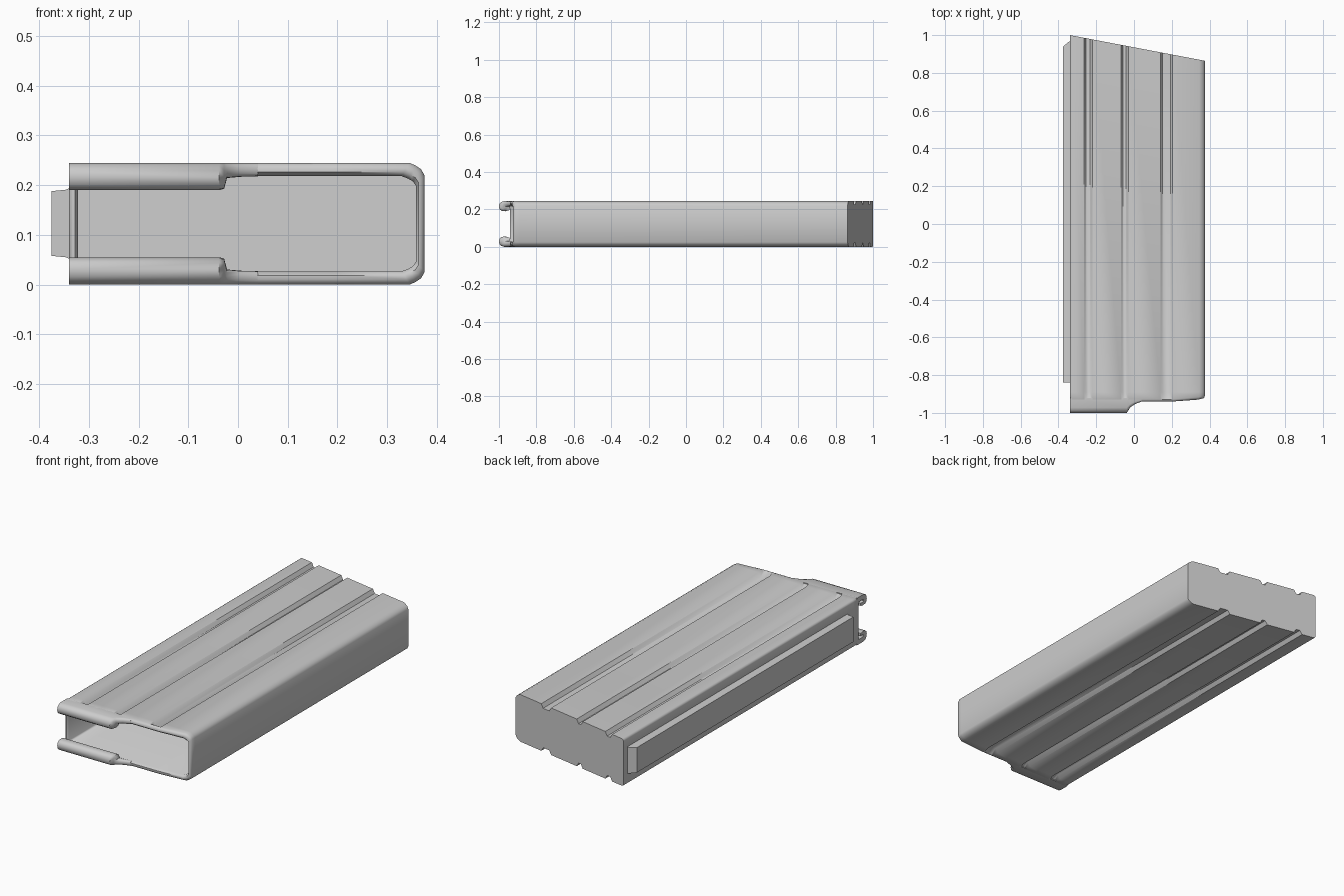
import bpy, bmesh, math

if "Cube" in bpy.data.objects:
    bpy.data.objects.remove(bpy.data.objects["Cube"])

H = 0.245            # body height
GROOVES = [(-0.265, -0.22), (-0.07, -0.03), (0.14, 0.205)]


def finish(name, bm, angle=50):
    bmesh.ops.recalc_face_normals(bm, faces=bm.faces)
    me = bpy.data.meshes.new(name)
    bm.to_mesh(me)
    bm.free()
    ob = bpy.data.objects.new(name, me)
    bpy.context.collection.objects.link(ob)
    bpy.ops.object.select_all(action='DESELECT')
    ob.select_set(True)
    bpy.context.view_layer.objects.active = ob
    bpy.ops.object.shade_smooth_by_angle(angle=math.radians(angle))
    return ob


def loft(name, rings, angle=50):
    """Skin a list of equal-length closed rings and cap both ends."""
    bm = bmesh.new()
    loops = [[bm.verts.new(p) for p in r] for r in rings]
    n = len(loops[0])
    for a, b in zip(loops, loops[1:]):
        for i in range(n):
            j = (i + 1) % n
            bm.faces.new((a[i], a[j], b[j], b[i]))
    bm.faces.new(loops[0])
    bm.faces.new(loops[-1][::-1])
    return finish(name, bm, angle)


def section(depth):
    """Cross-section in x/z with pressed grooves on both broad sides."""
    top = [(-0.34, H - 0.01), (-0.337, H - 0.003), (-0.33, H)]
    for a, b in GROOVES:
        top += [(a, H), (a + 0.012, H - depth), (b - 0.012, H - depth), (b, H)]
    top += [(0.345, H), (0.358, H - 0.006), (0.368, H - 0.013), (0.375, H - 0.025)]
    return top + [(x, H - z) for x, z in reversed(top)]


def shrink(pts, t):
    """t = 0 outer wall, t = 1 inner wall."""
    def mix(v, a, b, c, d):
        w = c + (v - a) / (b - a) * (d - c)
        return v + (w - v) * t
    return [(mix(x, -0.34, 0.375, -0.322, 0.358), mix(z, 0, H, 0.027, 0.218)) for x, z in pts]


def ring(pts, yfun):
    return [(x, yfun(x), z) for x, z in pts]


def mouth(x):
    return -0.94 + 0.22 * max(0, x - 0.29)


def base(x):
    return 1.0 - 0.19 * (x + 0.34)


# Hollow body: outer end, along outside, around the rim, down the cavity
plain, grooved = section(0), section(0.02)
loft("magazine_body", [
    ring(grooved, base),
    ring(grooved, lambda x: -0.89),
    ring(plain, lambda x: mouth(x) + 0.012),
    ring(shrink(plain, 0.15), lambda x: mouth(x) + 0.004),
    ring(shrink(plain, 0.4), mouth),
    ring(shrink(plain, 0.7), mouth),
    ring(shrink(plain, 1), lambda x: mouth(x) + 0.01),
    ring(shrink(plain, 1), lambda x: base(x) - 0.03),
])

# Curled feed lips: hooked y/z profile swept along x, fading into the rim
HOOK = [(-0.92, 0), (-0.972, 0), (-0.988, 0.005), (-0.998, 0.016), (-1.0, 0.03),
        (-0.997, 0.044), (-0.986, 0.053), (-0.965, 0.055), (-0.95, 0.051),
        (-0.95, 0.038), (-0.966, 0.038), (-0.975, 0.034), (-0.973, 0.027),
        (-0.962, 0.025), (-0.92, 0.026)]
# x position, reach along y, curl height
STATIONS = [(-0.34, 1, 1), (-0.038, 1, 1), (-0.028, 0.8, 0.95), (-0.022, 0.65, 0.55),
            (0.005, 0.42, 0.5), (0.04, 0.25, 0.48)]
for name, flip in (("lower_feed_lip", False), ("upper_feed_lip", True)):
    rings = []
    for x, sy, sz in STATIONS:
        r = []
        for y, z in HOOK:
            zz = z * sz + 0.001 * (1 - sy)
            r.append((x, -0.92 + (y + 0.92) * sy, H - zz if flip else zz))
        rings.append(r)
    loft(name, rings)

# Spine rib along the narrow left side
def spine(y_out, y_in):
    return [(-0.335, y_in, 0.05), (-0.345, y_in, 0.055), (-0.375, y_out, 0.058),
            (-0.375, y_out, 0.188), (-0.345, y_in, 0.191), (-0.335, y_in, 0.196)]


loft("spine_rib", [spine(-0.84, -0.84), spine(0.94, 0.965)], 35)
